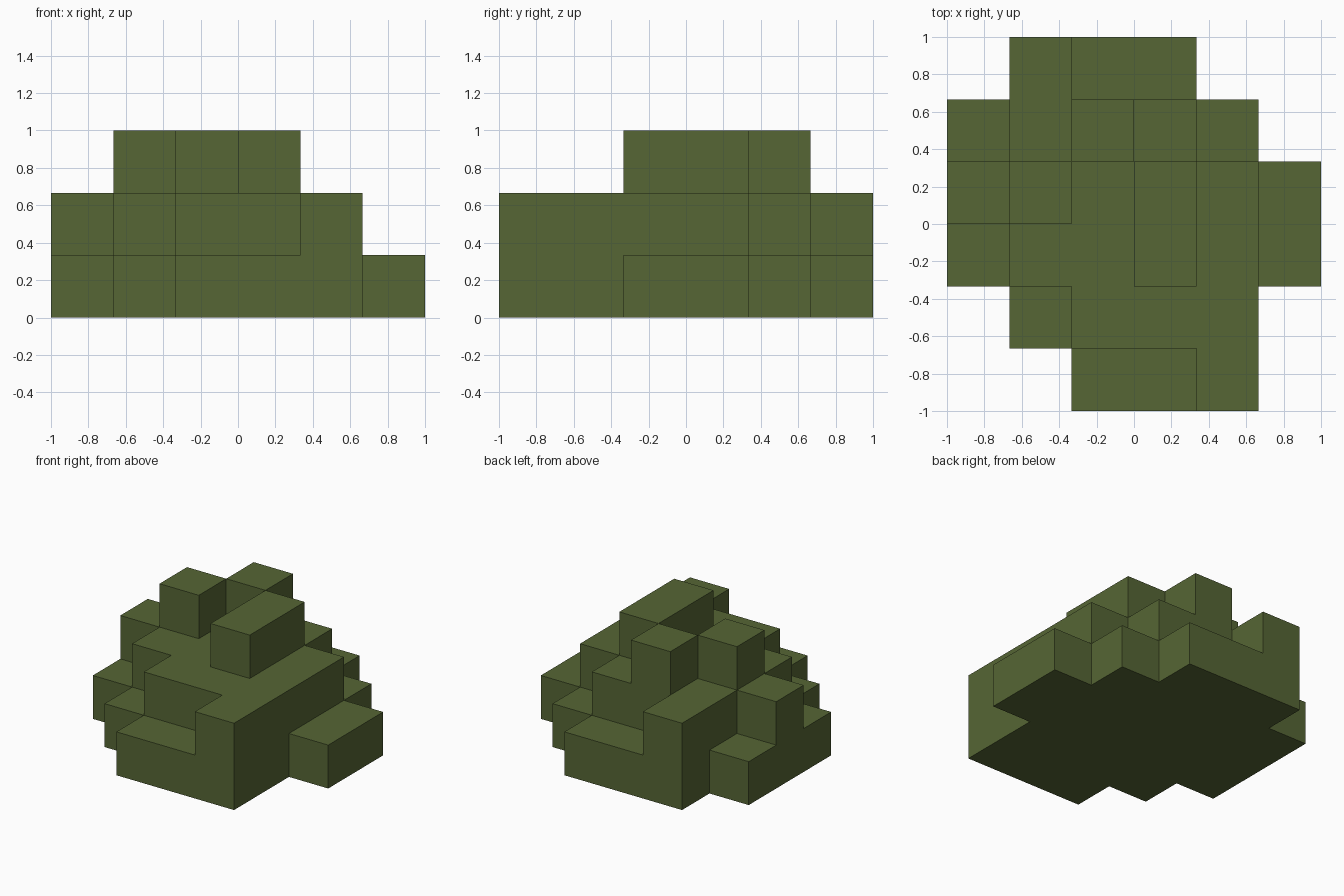
import bpy
import bmesh
import math
from mathutils import Vector

if "Cube" in bpy.data.objects:
    bpy.data.objects.remove(bpy.data.objects["Cube"], do_unlink=True)

UNIT = 1 / 3

# Block heights on the ground plan: rows from front to back, columns along +x
PLAN = ["001120",
        "012220",
        "122321",
        "232321",
        "123210",
        "021100"]

# Leaf colour
leaf = bpy.data.materials.new("olive_green")
leaf.use_nodes = True
colour = (0.093, 0.133, 0.035, 1)
leaf.diffuse_color = colour
shader = leaf.node_tree.nodes["Principled BSDF"]
shader.inputs["Base Color"].default_value = colour
shader.inputs["Roughness"].default_value = 0.9

# Every filled cell of the blocky bush
cells = {(x, y, z)
         for y, row in enumerate(PLAN)
         for x, height in enumerate(row)
         for z in range(int(height))}


def add_side(bm, cell, normal):
    """Add one outward-facing square on a side of a cell."""
    n = Vector(normal)
    u = Vector((n.y, n.z, n.x))
    v = n.cross(u)
    middle = Vector(cell) + Vector((-2.5, -2.5, 0.5)) + n / 2
    corners = [middle + (a * u + b * v) / 2
               for a, b in ((-1, -1), (1, -1), (1, 1), (-1, 1))]
    bm.faces.new([bm.verts.new(c * UNIT) for c in corners])


# Outer shell: only sides that have no neighbouring cell
bm = bmesh.new()
directions = [(1, 0, 0), (-1, 0, 0), (0, 1, 0), (0, -1, 0), (0, 0, 1), (0, 0, -1)]
for cell in sorted(cells):
    for d in directions:
        if tuple(c + s for c, s in zip(cell, d)) not in cells:
            add_side(bm, cell, d)

# Weld the squares and merge flat regions into single faces
bmesh.ops.remove_doubles(bm, verts=bm.verts[:], dist=0.001)
bmesh.ops.dissolve_limit(bm, angle_limit=math.radians(1),
                         verts=bm.verts[:], edges=bm.edges[:])

mesh = bpy.data.meshes.new("blocky_bush")
bm.to_mesh(mesh)
bm.free()
mesh.materials.append(leaf)
bush = bpy.data.objects.new("blocky_bush", mesh)
bpy.context.collection.objects.link(bush)
